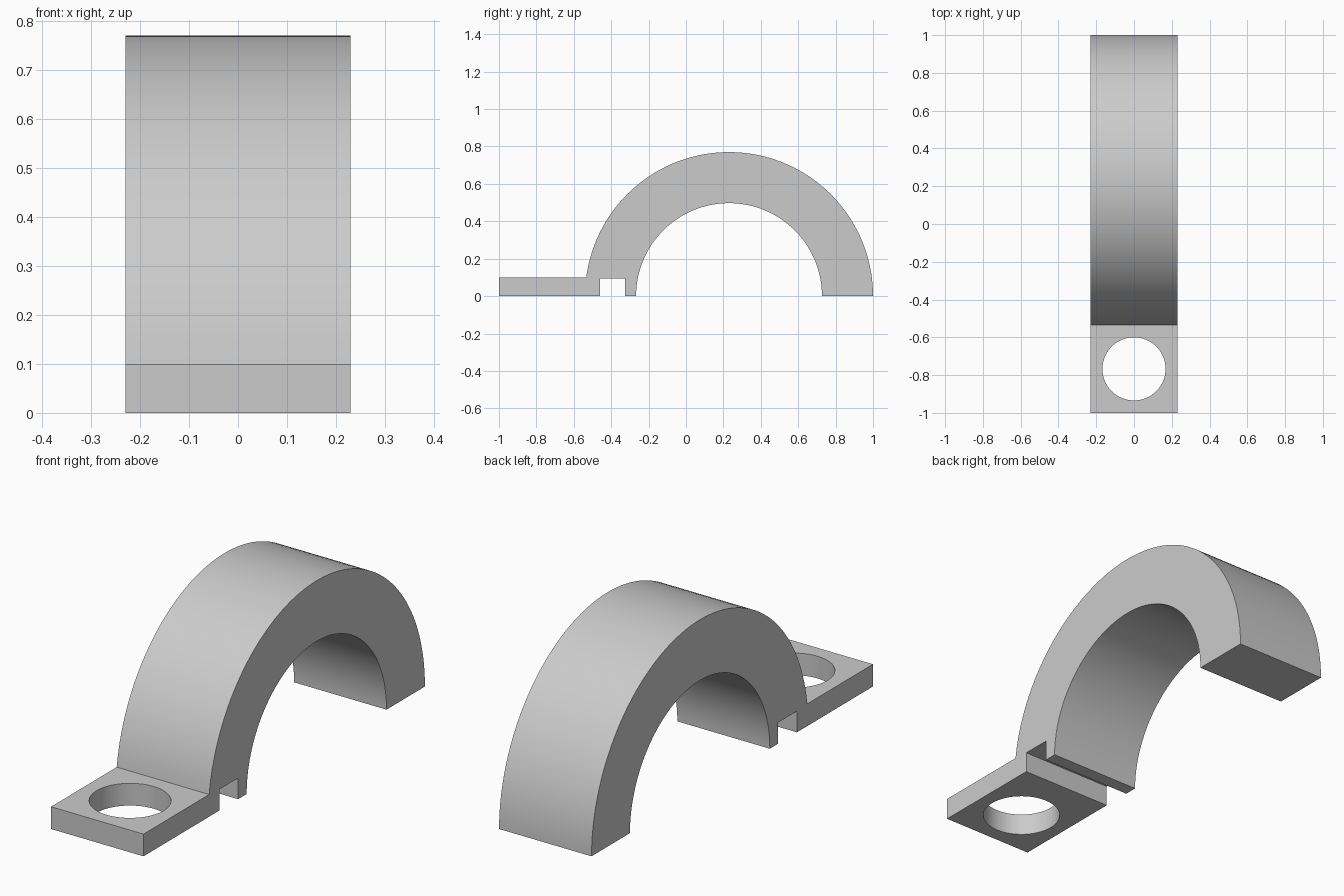
import bpy, bmesh
from math import cos, sin, pi, asin, radians

if "Cube" in bpy.data.objects:
    bpy.data.objects.remove(bpy.data.objects["Cube"], do_unlink=True)

HALF_WIDTH = 0.23
CENTRE_Y = 0.23
OUTER_R, INNER_R = 0.77, 0.497
TAB_TOP = 0.1
SLOT_FRONT, SLOT_BACK, SLOT_TOP = -0.46, -0.327, 0.095
HOLE_Y, HOLE_R = -0.767, 0.167
STEPS = 64

grey = bpy.data.materials.new("plain grey")
grey.use_nodes = True
colour = (0.6, 0.6, 0.6, 1)
grey.diffuse_color = colour
grey.node_tree.nodes["Principled BSDF"].inputs["Base Color"].default_value = colour


def arc(radius, start, end):
    """Points (y, z) along an arc around the arch centre."""
    angles = [start + (end - start) * i / STEPS for i in range(STEPS + 1)]
    return [(CENTRE_Y + radius * cos(a), radius * sin(a)) for a in angles]


# Side profile: half-ring arch, fixing tab and slot under the front foot
profile = arc(OUTER_R, 0, pi - asin(TAB_TOP / OUTER_R))
profile += [(-1, TAB_TOP), (-1, 0),
            (SLOT_FRONT, 0), (SLOT_FRONT, SLOT_TOP),
            (SLOT_BACK, SLOT_TOP), (SLOT_BACK, 0)]
profile += arc(INNER_R, pi, 0)

# Extrude the profile across the width
bm = bmesh.new()
side = bm.faces.new([bm.verts.new((-HALF_WIDTH, y, z)) for y, z in profile])
extruded = bmesh.ops.extrude_face_region(bm, geom=[side])["geom"]
bmesh.ops.translate(bm, vec=(2 * HALF_WIDTH, 0, 0),
                    verts=[v for v in extruded if isinstance(v, bmesh.types.BMVert)])
bmesh.ops.recalc_face_normals(bm, faces=bm.faces)
mesh = bpy.data.meshes.new("pipe_clamp")
bm.to_mesh(mesh)
bm.free()
mesh.materials.append(grey)
clamp = bpy.data.objects.new("pipe_clamp", mesh)
bpy.context.collection.objects.link(clamp)

# Screw hole through the tab
bpy.ops.mesh.primitive_cylinder_add(vertices=64, radius=HOLE_R, depth=0.4,
                                    location=(0, HOLE_Y, TAB_TOP / 2))
cutter = bpy.context.object
cutter.name = "screw_hole_cutter"
cutter.hide_render = True
cutter.data.materials.append(grey)

bpy.ops.object.select_all(action='DESELECT')
clamp.select_set(True)
bpy.context.view_layer.objects.active = clamp
cut = clamp.modifiers.new("screw_hole", 'BOOLEAN')
cut.operation = 'DIFFERENCE'
cut.solver = 'EXACT'
cut.object = cutter
bpy.ops.object.modifier_apply(modifier=cut.name)
bpy.data.objects.remove(cutter, do_unlink=True)

# Smooth curved walls, sharp corners
bpy.ops.object.shade_smooth_by_angle(angle=radians(30))
